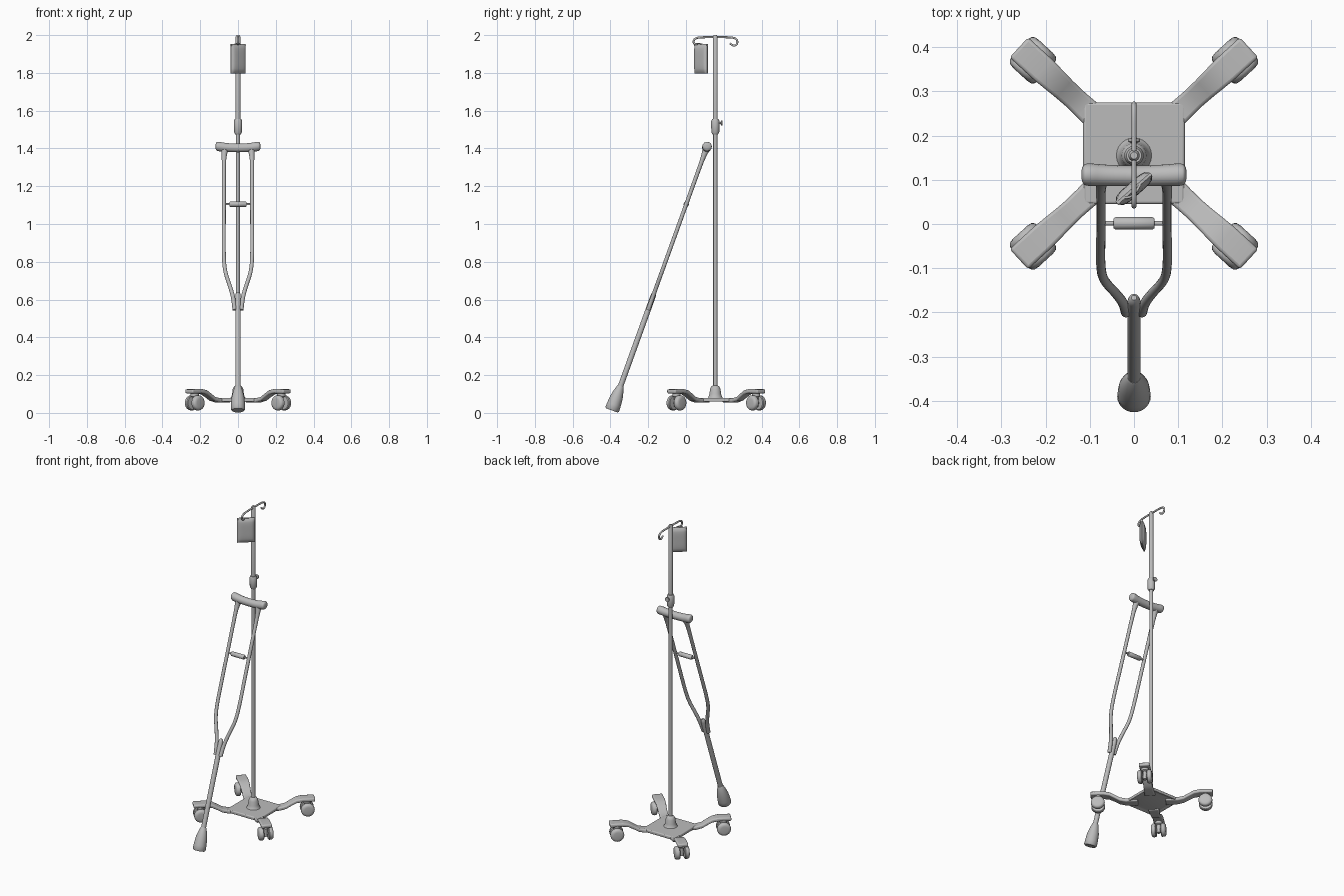
import bpy, bmesh, math
from mathutils import Vector, Matrix

cube = bpy.data.objects.get("Cube")
if cube:
    bpy.data.objects.remove(cube)

grey = bpy.data.materials.new("plain grey")
grey.use_nodes = True
colour = (0.5, 0.5, 0.5, 1)
grey.diffuse_color = colour
grey.node_tree.nodes["Principled BSDF"].inputs["Base Color"].default_value = colour
parts = []


def finish(name, bm):
    bmesh.ops.recalc_face_normals(bm, faces=bm.faces)
    mesh = bpy.data.meshes.new(name)
    bm.to_mesh(mesh)
    bm.free()
    ob = bpy.data.objects.new(name, mesh)
    bpy.context.collection.objects.link(ob)
    mesh.materials.append(grey)
    parts.append(ob)
    return ob


def bevel(ob, width, segments=3):
    mod = ob.modifiers.new("rounding", 'BEVEL')
    mod.width, mod.segments = width, segments


def lathe(name, profile, origin, axis=(0, 0, 1), sides=24):
    """Revolve (radius, height) points round an axis, closing both ends."""
    bm = bmesh.new()
    points = [(0, profile[0][1])] + profile + [(0, profile[-1][1])]
    verts = [bm.verts.new((r, 0, h)) for r, h in points]
    edges = [bm.edges.new(pair) for pair in zip(verts, verts[1:])]
    bmesh.ops.spin(bm, geom=verts + edges, cent=(0, 0, 0), axis=(0, 0, 1),
                   angle=math.tau, steps=sides)
    bmesh.ops.remove_doubles(bm, verts=bm.verts, dist=1e-5)
    turn = Vector(axis).to_track_quat('Z', 'Y').to_matrix().to_4x4()
    bm.transform(Matrix.Translation(origin) @ turn)
    return finish(name, bm)


def rod(name, a, b, r):
    a, b = Vector(a), Vector(b)
    return lathe(name, [(r, 0), (r, (b - a).length)], a, b - a, 16)


def tube(name, points, radius, swell=None):
    """Smooth swept tube; swell scales the radius at each point."""
    curve = bpy.data.curves.new(name, 'CURVE')
    curve.dimensions = '3D'
    curve.bevel_depth, curve.bevel_resolution = radius, 5
    curve.use_fill_caps = True
    spline = curve.splines.new('NURBS')
    spline.points.add(len(points) - 1)
    for i, p in enumerate(points):
        spline.points[i].co = (*p, 1)
        spline.points[i].radius = swell[i] if swell else 1
    spline.order_u, spline.resolution_u = 3, 8
    spline.use_endpoint_u = True
    temp = bpy.data.objects.new(name + "_path", curve)
    bpy.context.collection.objects.link(temp)
    graph = bpy.context.evaluated_depsgraph_get()
    bm = bmesh.new()
    bm.from_mesh(temp.evaluated_get(graph).to_mesh())
    bpy.data.objects.remove(temp)
    return finish(name, bm)


POLE_Y = 0.155
BASE = Vector((0, 0.16, 0))

# Base plate with a stepped hollow underside
bm = bmesh.new()
bmesh.ops.create_cube(bm, size=1, matrix=Matrix.Translation((0, 0.16, 0.068))
                      @ Matrix.Diagonal((0.23, 0.23, 0.022, 1)))
bm.normal_update()
under = [f for f in bm.faces if f.normal.z < -0.9]
for inset, lift in ((0.03, 0.009), (0.045, -0.007)):
    bmesh.ops.inset_region(bm, faces=under, thickness=inset)
    bmesh.ops.translate(bm, verts=under[0].verts, vec=(0, 0, lift))
bevel(finish("base_plate", bm), 0.006)

# Four curved legs, each with a twin-wheel caster
STATIONS = [(0.08, 0.076, 0.032), (0.15, 0.078, 0.027), (0.185, 0.086, 0.026),
            (0.215, 0.104, 0.027), (0.245, 0.12, 0.029), (0.28, 0.126, 0.031),
            (0.354, 0.125, 0.031)]
WHEEL = [(0.022, 0.013), (0.036, 0.014), (0.04, 0.018), (0.04, 0.03),
         (0.038, 0.036), (0.033, 0.041), (0.022, 0.043)]
for end, sy in (("front", -1), ("back", 1)):
    for side, sx in (("left", 1), ("right", -1)):
        tag = end + "_" + side
        out = Vector((sx, 0.92 * sy, 0)).normalized()
        across = Vector((-out.y, out.x, 0))
        bm = bmesh.new()
        rings = []
        for d, top, half in STATIONS:
            mid = BASE + out * d
            rings.append([bm.verts.new(mid + across * half * k + Vector((0, 0, z)))
                          for k, z in ((-1, top), (1, top),
                                       (1, top - 0.022), (-1, top - 0.022))])
        for a, b in zip(rings, rings[1:]):
            for i in range(4):
                j = (i + 1) % 4
                bm.faces.new((a[i], a[j], b[j], b[i]))
        bm.faces.new(rings[0])
        bm.faces.new(rings[-1])
        bevel(finish(tag + "_leg", bm), 0.007)
        hub = BASE + out * 0.311 + Vector((0, 0, 0.053))
        lathe(tag + "_caster_stem", [(0.012, -0.018), (0.012, 0.03), (0.022, 0.035),
                                     (0.022, 0.056)], hub, sides=16)
        rod(tag + "_axle", hub - across * 0.03, hub + across * 0.03, 0.009)
        for k, n in ((-1, "_wheel_a"), (1, "_wheel_b")):
            lathe(tag + n, WHEEL, hub, across * k)

# Pole, foot socket, height clamp and knob
foot = (0, POLE_Y, 0)
lathe("pole_socket", [(0.044, 0.074), (0.036, 0.084), (0.031, 0.1), (0.028, 0.125),
                      (0.021, 0.14), (0.013, 0.145)], foot)
rod("lower_pole", (0, POLE_Y, 0.07), (0, POLE_Y, 1.5), 0.011)
lathe("upper_pole", [(0.013, 1.5), (0.013, 1.99), (0.008, 2.0)], foot)
lathe("height_clamp", [(0.015, 1.475), (0.021, 1.485), (0.022, 1.545),
                       (0.017, 1.555)], foot)
lathe("clamp_knob", [(0.006, 0.015), (0.006, 0.028), (0.014, 0.032),
                     (0.014, 0.038)], (0, POLE_Y, 1.535), (0, 1, 0))

# Double hook across the pole top
tube("hook_bar", [(0, y, z) for y, z in (
    (0.06, 1.952), (0.042, 1.95), (0.039, 1.975), (0.06, 1.988), (0.11, 1.989),
    (0.2, 1.989), (0.25, 1.988), (0.273, 1.975), (0.27, 1.947), (0.245, 1.943),
    (0.233, 1.958))], 0.0055)

# Fluid bag: a pillow with flat seams, turned on its hook
bm = bmesh.new()
bmesh.ops.create_grid(bm, x_segments=12, y_segments=12, size=1)
grid = bmesh.ops.duplicate(bm, geom=bm.verts[:] + bm.edges[:] + bm.faces[:])["geom"]
back = {v for v in grid if isinstance(v, bmesh.types.BMVert)}
for v in bm.verts:
    x, z = v.co.x, v.co.y
    puff = 0.003 + 0.013 * math.sqrt(max(0, (1 - x ** 4) * (1 - z ** 4)))
    v.co = (x * 0.051, puff if v in back else -puff, z * 0.078)
rims = [e for e in bm.edges if e.is_boundary]
bmesh.ops.bridge_loops(bm, edges=rims)
spin = Matrix.Translation((0, 0.08, 1.875)) @ Matrix.Rotation(math.radians(41), 4, 'Z')
bm.transform(spin)
finish("fluid_bag", bm)
rod("bag_top_seam", spin @ Vector((-0.05, 0, 0.072)), spin @ Vector((0.05, 0, 0.072)), 0.006)
tube("bag_hanger", [spin @ Vector((-0.03, 0, 0.074)), (0, 0.055, 1.962),
                    spin @ Vector((0.02, 0, 0.074))], 0.003)


# Crutch leaning on the pole
def lean(x, z):
    return Vector((x, -0.392 + 0.361 * (z - 0.015), z))


axis = lean(0, 1) - lean(0, 0)
lathe("crutch_tip", [(0.033, -0.003), (0.038, 0.004), (0.037, 0.03), (0.034, 0.07),
                     (0.027, 0.1), (0.018, 0.13), (0.015, 0.135)], lean(0, 0.016), axis)
lathe("crutch_shaft", [(0.0145, 0), (0.0145, 0.56), (0.012, 0.575), (0.006, 0.583)],
      lean(0, 0.09), axis)
for side, s in (("left", 1), ("right", -1)):
    tube("crutch_rail_" + side, [lean(s * x, z) for x, z in (
        (0.018, 0.545), (0.022, 0.6), (0.042, 0.67), (0.07, 0.75), (0.076, 0.84),
        (0.075, 1.0), (0.075, 1.3), (0.074, 1.36), (0.07, 1.4))],
        0.0105, [1.1, 1.1, 1, 1, 1, 1, 1, 1.2, 1.9])
rod("fork_bolt", lean(-0.03, 0.59), lean(0.03, 0.59), 0.006)
rod("grip_rod", lean(-0.08, 1.105), lean(0.08, 1.105), 0.005)
lathe("hand_grip", [(0.011, -0.046), (0.014, -0.042), (0.014, 0.042), (0.011, 0.046)],
      lean(0, 1.105), (1, 0, 0))
tube("underarm_pad", [lean(x, z) for x, z in (
    (-0.119, 1.411), (-0.117, 1.411), (-0.105, 1.411), (-0.07, 1.405), (0, 1.402),
    (0.07, 1.405), (0.105, 1.411), (0.117, 1.411), (0.119, 1.411))],
    0.025, [0.3, 0.85, 1.04, 0.97, 0.93, 0.97, 1.04, 0.85, 0.3])

# Smooth shading with sharp edges kept
bpy.ops.object.select_all(action='DESELECT')
for ob in parts:
    ob.select_set(True)
bpy.context.view_layer.objects.active = parts[0]
bpy.ops.object.shade_smooth_by_angle(angle=math.radians(40))
